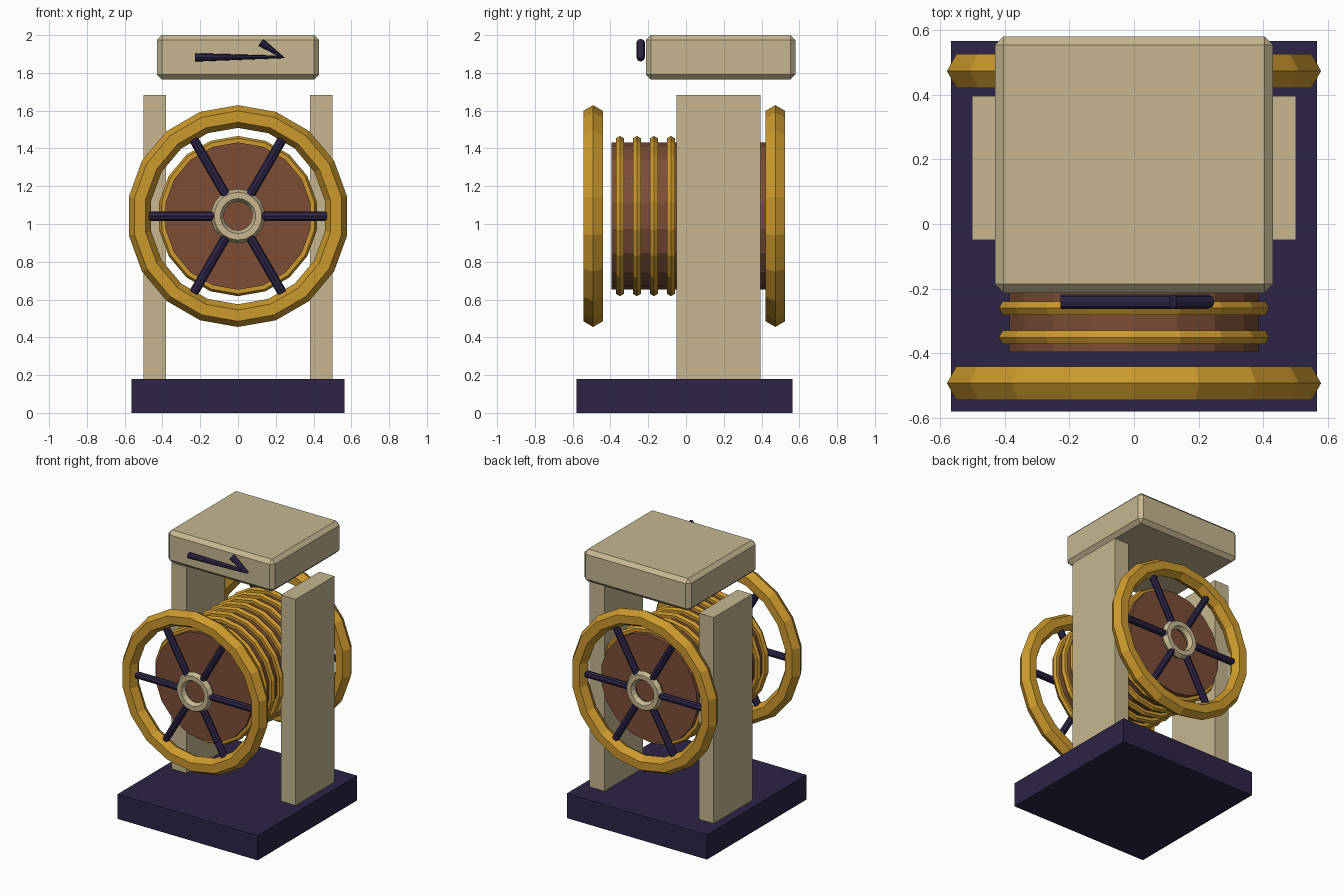
import bpy
from math import radians, sin, cos
from mathutils import Vector

cube = bpy.data.objects.get("Cube")
if cube:
    bpy.data.objects.remove(cube, do_unlink=True)


def make_material(name, rgb):
    mat = bpy.data.materials.new(name)
    mat.use_nodes = True
    mat.diffuse_color = (*rgb, 1)
    node = next(n for n in mat.node_tree.nodes if n.type == "BSDF_PRINCIPLED")
    node.inputs["Base Color"].default_value = (*rgb, 1)
    return mat


tan = make_material("tan stone", (0.57, 0.47, 0.28))
gold = make_material("gold", (0.60, 0.32, 0.026))
brown = make_material("brown wood", (0.20, 0.076, 0.037))
navy = make_material("dark navy", (0.027, 0.017, 0.061))

AXIS_Z = 1.042
SIDES = 18


def finish(name, mat):
    obj = bpy.context.object
    obj.name = name
    obj.data.materials.append(mat)
    return obj


def box(name, mat, low, high, bevel=0):
    low, high = Vector(low), Vector(high)
    bpy.ops.mesh.primitive_cube_add(size=1, location=(low + high) / 2)
    obj = finish(name, mat)
    obj.scale = high - low
    bpy.ops.object.transform_apply(location=False, rotation=False, scale=True)
    if bevel:
        mod = obj.modifiers.new("chamfer", "BEVEL")
        mod.width = bevel
        mod.segments = 1
    return obj


def ring(name, mat, y, major, minor):
    bpy.ops.mesh.primitive_torus_add(
        major_radius=major, minor_radius=minor, major_segments=SIDES,
        minor_segments=6, location=(0, y, AXIS_Z),
        rotation=(radians(90), radians(90), 0))
    return finish(name, mat)


# Base, posts and roof block
box("base", navy, (-0.565, -0.58, 0), (0.565, 0.565, 0.18))
for side, x in (("left", 0.44), ("right", -0.44)):
    box(side + "_post", tan, (x - 0.06, -0.05, 0.18), (x + 0.06, 0.395, 1.682))
box("roof_block", tan, (-0.43, -0.213, 1.765), (0.43, 0.58, 2.0), 0.027)

# Drum wound with cable
bpy.ops.mesh.primitive_cylinder_add(
    vertices=SIDES, radius=0.39, depth=0.82,
    location=(0, 0.015, AXIS_Z), rotation=(radians(90), 0, 0))
finish("drum", brown)
for i in range(9):
    ring(f"cable_turn_{i + 1}", gold, -0.35 + 0.09 * i, 0.4, 0.024)

# Spoked wheel at each end
for end, y in (("front", -0.492), ("back", 0.473)):
    ring(end + "_wheel_rim", gold, y, 0.527, 0.06)
    ring(end + "_wheel_hub", tan, y, 0.11, 0.034)
    for i in range(6):
        a = radians(60 * i)
        direction = Vector((cos(a), 0, sin(a)))
        bpy.ops.mesh.primitive_cylinder_add(
            vertices=8, radius=0.025, depth=0.345,
            location=direction * 0.298 + Vector((0, y, AXIS_Z)),
            rotation=direction.to_track_quat("Z", "Y").to_euler())
        finish(f"{end}_wheel_spoke_{i + 1}", navy)

# Direction arrow: one bent rod on the roof front
curve = bpy.data.curves.new("arrow", "CURVE")
curve.dimensions = "3D"
curve.bevel_depth = 0.022
curve.bevel_resolution = 2
curve.use_fill_caps = True
spline = curve.splines.new("POLY")
path = [(-0.227, 1.882), (0.228, 1.885), (0.12, 1.962)]
spline.points.add(len(path) - 1)
for point, (x, z) in zip(spline.points, path):
    point.co = (x, -0.24, z, 1)
arrow = bpy.data.objects.new("arrow", curve)
bpy.context.collection.objects.link(arrow)
bpy.ops.object.select_all(action="DESELECT")
arrow.select_set(True)
bpy.context.view_layer.objects.active = arrow
bpy.ops.object.convert(target="MESH")
arrow = bpy.context.object
arrow.name = "arrow"
arrow.data.materials.clear()
arrow.data.materials.append(navy)
bpy.ops.object.shade_flat()
